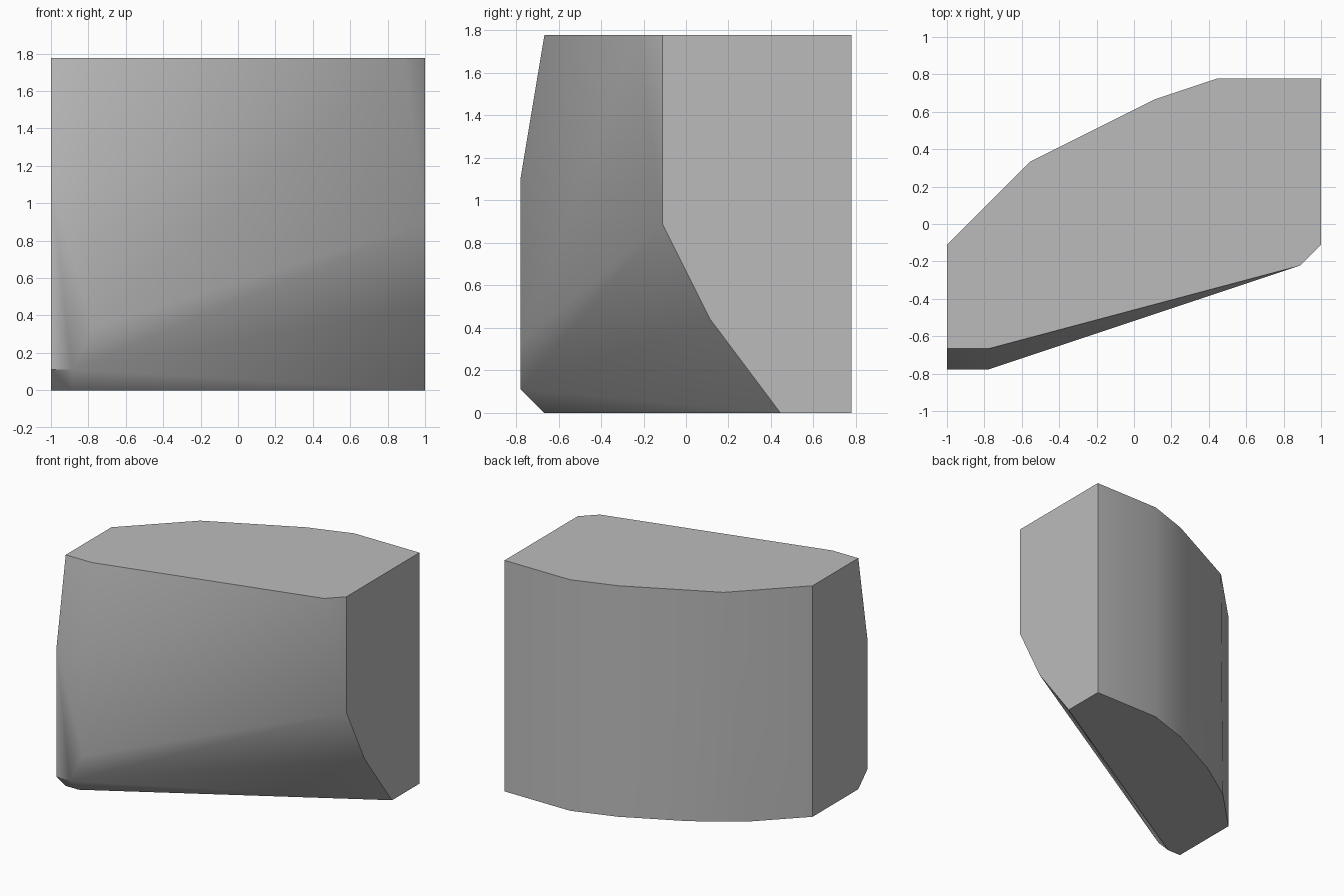
import bpy, bmesh, math

cube = bpy.data.objects.get("Cube")
if cube:
    bpy.data.objects.remove(cube)

UNIT = 1 / 9  # the block is laid out on a grid of ninths

# Plain stone colour
grey = bpy.data.materials.new("plain grey")
grey.use_nodes = True
colour = (0.5, 0.5, 0.5, 1)
grey.diffuse_color = colour
grey.node_tree.nodes["Principled BSDF"].inputs["Base Color"].default_value = colour

# Corner points by region of the block
shared_back = [(-9, -1), (1, 6), (4, 7), (9, 7)]
top_rim = shared_back + [(-5, 3), (9, -1), (8, -2), (-7, -6), (-9, -6)]
bottom_rim = shared_back + [(-6, 2), (-3, 4), (9, 4), (-8, -6), (-9, -6)]
front_bulge = [(-9, -7, 10), (-7, -7, 10), (-7, -7, 3), (-9, -7, 1), (-8, -7, 1)]
left_side_slope = [(9, -1, 8), (9, 1, 4)]

points = [(x, y, 16) for x, y in top_rim]
points += [(x, y, 0) for x, y in bottom_rim]
points += front_bulge + left_side_slope

# Wrap a convex skin round the corners and merge the flat areas
bm = bmesh.new()
for p in points:
    bm.verts.new([c * UNIT for c in p])
bmesh.ops.convex_hull(bm, input=bm.verts[:])
loose = [v for v in bm.verts if not v.link_faces]
bmesh.ops.delete(bm, geom=loose, context='VERTS')
bmesh.ops.dissolve_limit(bm, angle_limit=math.radians(0.5),
                         verts=bm.verts[:], edges=bm.edges[:])
bmesh.ops.recalc_face_normals(bm, faces=bm.faces[:])

mesh = bpy.data.meshes.new("faceted_block")
bm.to_mesh(mesh)
bm.free()
mesh.materials.append(grey)
block = bpy.data.objects.new("faceted_block", mesh)
bpy.context.collection.objects.link(block)

# Soft shading with crisp outer edges
bpy.ops.object.select_all(action='DESELECT')
block.select_set(True)
bpy.context.view_layer.objects.active = block
bpy.ops.object.shade_smooth_by_angle(angle=math.radians(40))
